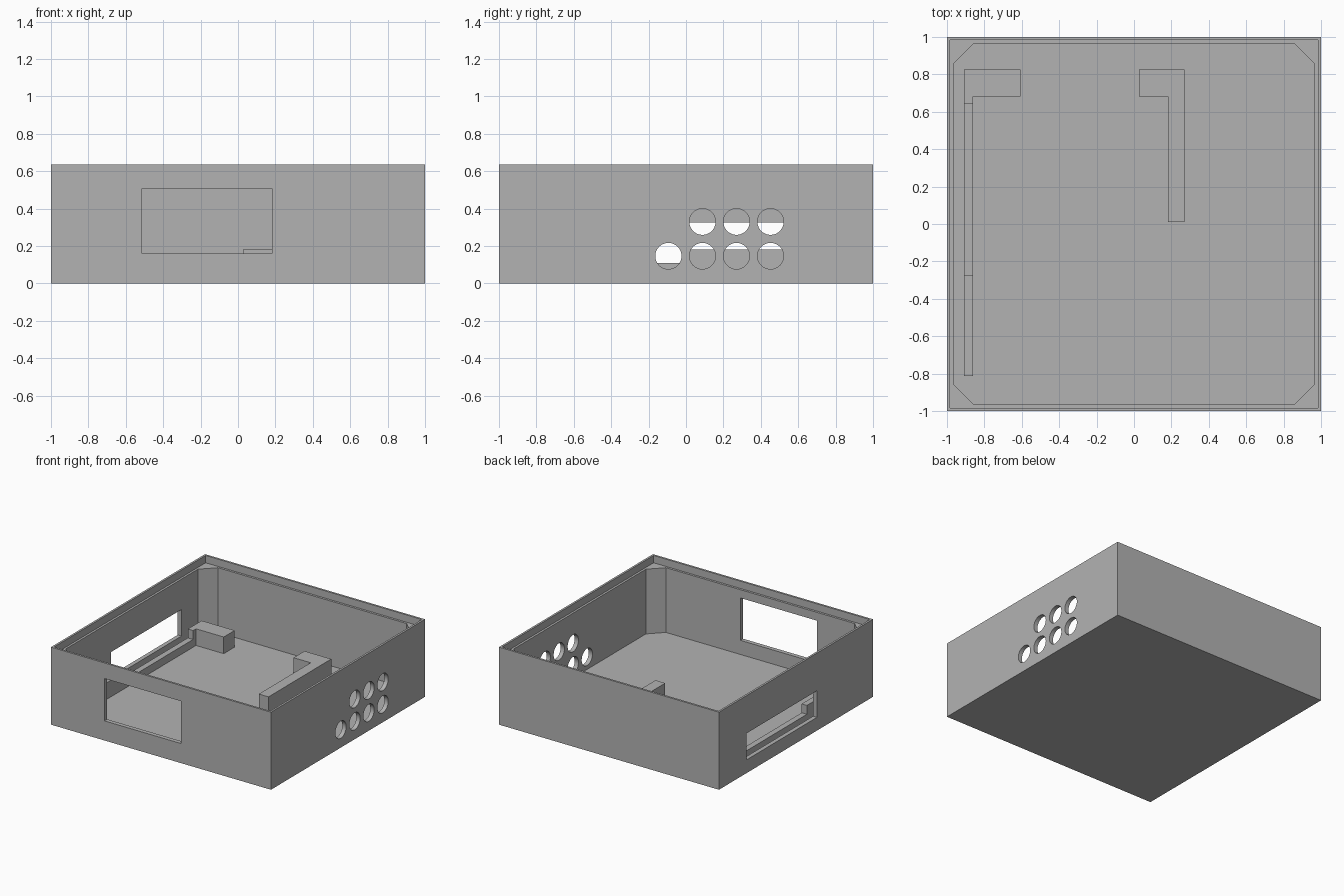
import bpy, bmesh, math
from mathutils import Matrix

cube = bpy.data.objects.get("Cube")
if cube:
    bpy.data.objects.remove(cube, do_unlink=True)

HEIGHT, FLOOR, LIP_Z, RAIL_TOP = 0.637, 0.045, 0.577, 0.182

grey = bpy.data.materials.new("plain grey")
grey.use_nodes = True
grey.diffuse_color = (0.45, 0.45, 0.45, 1)
grey.node_tree.nodes["Principled BSDF"].inputs["Base Color"].default_value = (0.45, 0.45, 0.45, 1)


def finish(name, bm):
    bmesh.ops.recalc_face_normals(bm, faces=bm.faces)
    mesh = bpy.data.meshes.new(name)
    bm.to_mesh(mesh)
    bm.free()
    mesh.materials.append(grey)
    obj = bpy.data.objects.new(name, mesh)
    bpy.context.collection.objects.link(obj)
    return obj


def prism(name, outline, z0, z1):
    """Extrude a flat outline upwards."""
    bm = bmesh.new()
    face = bm.faces.new([bm.verts.new((x, y, z0)) for x, y in outline])
    ext = bmesh.ops.extrude_face_region(bm, geom=[face])
    verts = [g for g in ext["geom"] if isinstance(g, bmesh.types.BMVert)]
    bmesh.ops.translate(bm, vec=(0, 0, z1 - z0), verts=verts)
    return finish(name, bm)


def rect(x0, x1, y0, y1):
    return [(x0, y0), (x1, y0), (x1, y1), (x0, y1)]


def cut(target, cutter):
    mod = target.modifiers.new(cutter.name, 'BOOLEAN')
    mod.operation = 'DIFFERENCE'
    mod.solver = 'EXACT'
    mod.object = cutter
    bpy.context.view_layer.objects.active = target
    bpy.ops.object.modifier_apply(modifier=mod.name)


# Case: solid block hollowed by a cavity with chamfered corners and a lid recess
case = prism("case", rect(-1, 1, -1, 1), 0, HEIGHT)
a, b = 0.965, 0.858
chamfered = [(a, -b), (a, b), (b, a), (-b, a), (-a, b), (-a, -b), (-b, -a), (b, -a)]
cavity = prism("cavity_cutter", chamfered, FLOOR, HEIGHT + 0.1)
recess = prism("lid_recess_cutter", rect(-0.983, 0.983, -0.983, 0.983), LIP_Z, HEIGHT + 0.1)

# Openings in the front and side walls
front_window = prism("front_window_cutter", rect(-0.514, 0.182, -1.1, -0.9), 0.161, 0.509)
side_window = prism("side_window_cutter", rect(-1.1, -0.8, -0.273, 0.645), 0.109, 0.327)

# Round vents: a lower row of four and an upper row of three
bm = bmesh.new()
for row, z in enumerate((0.147, 0.33)):
    for i in range(row, 4):
        place = Matrix.Translation((1, -0.094 + 0.182 * i, z)) @ Matrix.Rotation(math.pi / 2, 4, 'Y')
        bmesh.ops.create_cone(bm, cap_ends=True, segments=48, radius1=0.07,
                              radius2=0.07, depth=0.2, matrix=place)
vents = finish("vent_cutter", bm)

# Two L-shaped board rails standing on the floor
long_rail = prism("long_rail", [(-0.908, -0.814), (-0.86, -0.814), (-0.86, 0.683), (-0.608, 0.683),
                                (-0.608, 0.825), (-0.908, 0.825)], FLOOR, RAIL_TOP)
short_rail = prism("short_rail", [(0.182, 0.01), (0.27, 0.01), (0.27, 0.825), (0.027, 0.825),
                                  (0.027, 0.683), (0.182, 0.683)], FLOOR, RAIL_TOP)

cutters = (cavity, recess, front_window, side_window, vents)
for cutter in cutters:
    cut(case, cutter)
cut(long_rail, side_window)
for cutter in cutters:
    bpy.data.objects.remove(cutter, do_unlink=True)

# Smooth only the round vent walls
bpy.ops.object.select_all(action='DESELECT')
case.select_set(True)
bpy.context.view_layer.objects.active = case
bpy.ops.object.shade_smooth_by_angle(angle=math.radians(30))
